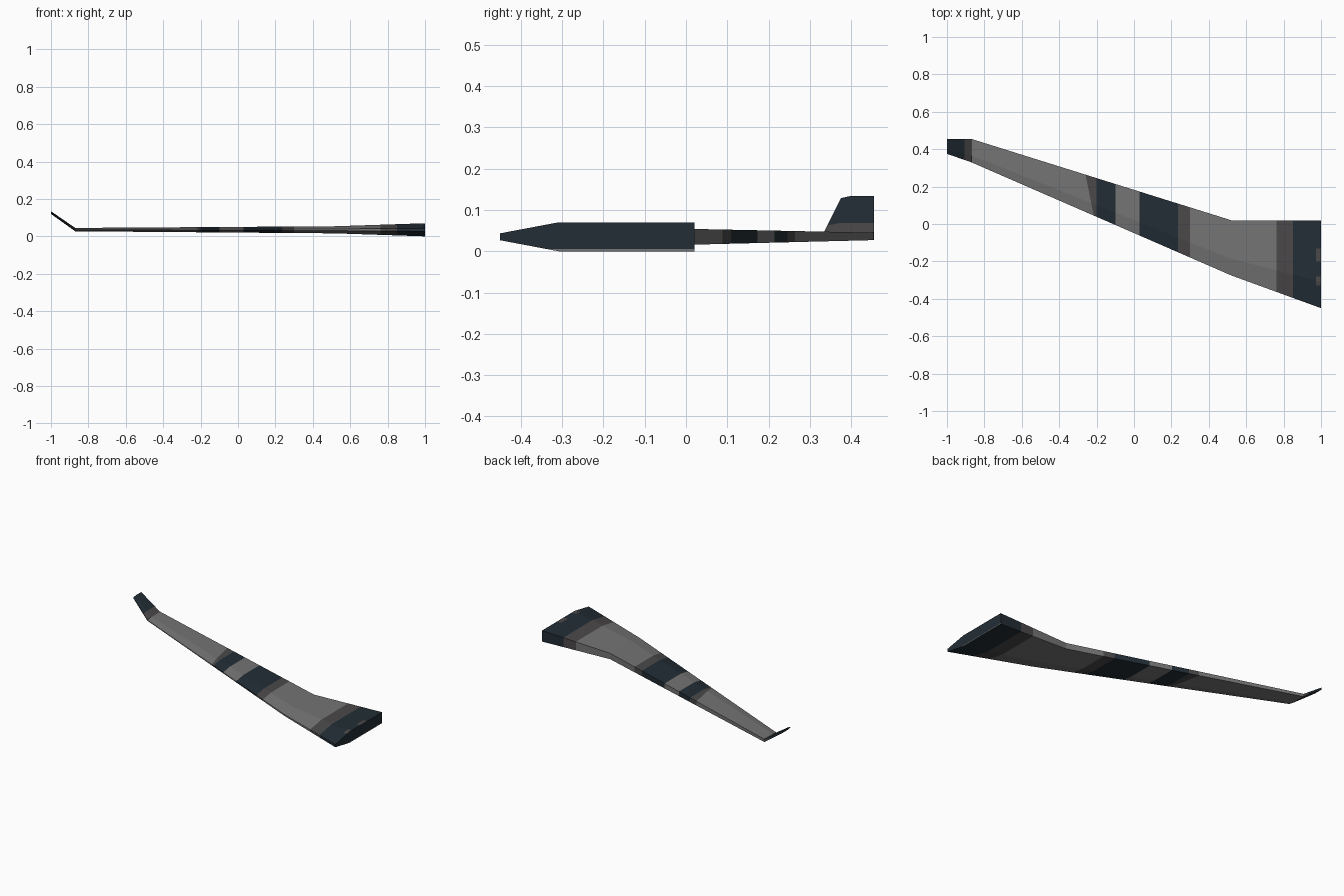
import bpy, bmesh
from mathutils import Vector

if "Cube" in bpy.data.objects:
    bpy.data.objects.remove(bpy.data.objects["Cube"])


def material(name, rgb):
    m = bpy.data.materials.new(name)
    m.diffuse_color = (*rgb, 1)
    m.use_nodes = True
    m.node_tree.nodes["Principled BSDF"].inputs["Base Color"].default_value = m.diffuse_color
    return m


mats = [material("light_grey", (0.175, 0.175, 0.175)),
        material("dark_grey", (0.070, 0.066, 0.068)),
        material("navy", (0.016, 0.027, 0.036))]

# wing stations: x, leading edge y, trailing edge y, centre z, half thickness
stations = [(1.0, -0.45, 0.02, 0.035, 0.035),
            (0.52, -0.275, 0.02, 0.035, 0.019),
            (-0.87, 0.33, 0.455, 0.036, 0.009),
            (-1.0, 0.375, 0.455, 0.127, 0.007)]


# blunt nose, thickest at 30 % of the chord, square trailing edge
def section(x, y0, y1, z, h):
    ridge = y0 + 0.3 * (y1 - y0)
    nose = h * 0.24
    return [(x, y0, z - nose), (x, y0, z + nose), (x, ridge, z + h),
            (x, y1, z + h), (x, y1, z - h), (x, ridge, z - h)]


bm = bmesh.new()
rings = [[bm.verts.new(p) for p in section(*s)] for s in stations]
for a, b in zip(rings, rings[1:]):
    for i in range(6):
        j = (i + 1) % 6
        bm.faces.new((a[i], a[j], b[j], b[i]))
bm.faces.new(rings[0])
bm.faces.new(rings[-1])
bmesh.ops.recalc_face_normals(bm, faces=bm.faces)


def cut(point, normal, keep=lambda f: True):
    faces = [f for f in bm.faces if keep(f)]
    geom = faces + list({e for f in faces for e in f.edges}) + \
        list({v for f in faces for v in f.verts})
    bmesh.ops.bisect_plane(bm, geom=geom, dist=1e-5,
                           plane_co=point, plane_no=normal)


# painted bands across the span: edge x, reference y, skew, colour outboard of it
bands = [(0.85, 0, 0, 1), (0.762, 0, 0, 0), (0.30, 0, 0, 1), (0.235, 0, 0, 2),
         (0.03, 0, 0, 0), (-0.10, 0, 0, 2), (-0.20, 0, 0, 1),
         (-0.238, 0.16, 0.2, 0), (-0.865, 0, 0, 1), (-0.905, 0, 0, 2)]
for x, y, k, _ in bands:
    cut((x, y, 0), (1, k, 0))

# small worn patches at the root edge
patches = [(-0.20, -0.13), (-0.33, -0.28)]
root = lambda f: f.calc_center_median().x > 0.85 and f.normal.z > 0.5
cut((0.972, 0, 0), (1, 0, 0), root)
for y in (v for p in patches for v in p):
    cut((0, y, 0), (0, 1, 0),
        lambda f: root(f) and f.calc_center_median().x > 0.972)

# pale lower lip of the root end face
cut((0, 0, 0.005), (0, 0, 1), lambda f: f.normal.x > 0.9)

for f in bm.faces:
    c = f.calc_center_median()
    index = 2
    for x, y, k, colour in bands:
        if (c.x - x) + k * (c.y - y) < 0:
            index = colour
    if root(f) and c.x > 0.972 and any(a < c.y < b for a, b in patches):
        index = 1
    if f.normal.x > 0.9 and c.z < 0.005:
        index = 0
    f.material_index = index

mesh = bpy.data.meshes.new("wing")
bm.to_mesh(mesh)
bm.free()
for m in mats:
    mesh.materials.append(m)
wing = bpy.data.objects.new("wing", mesh)
bpy.context.collection.objects.link(wing)
